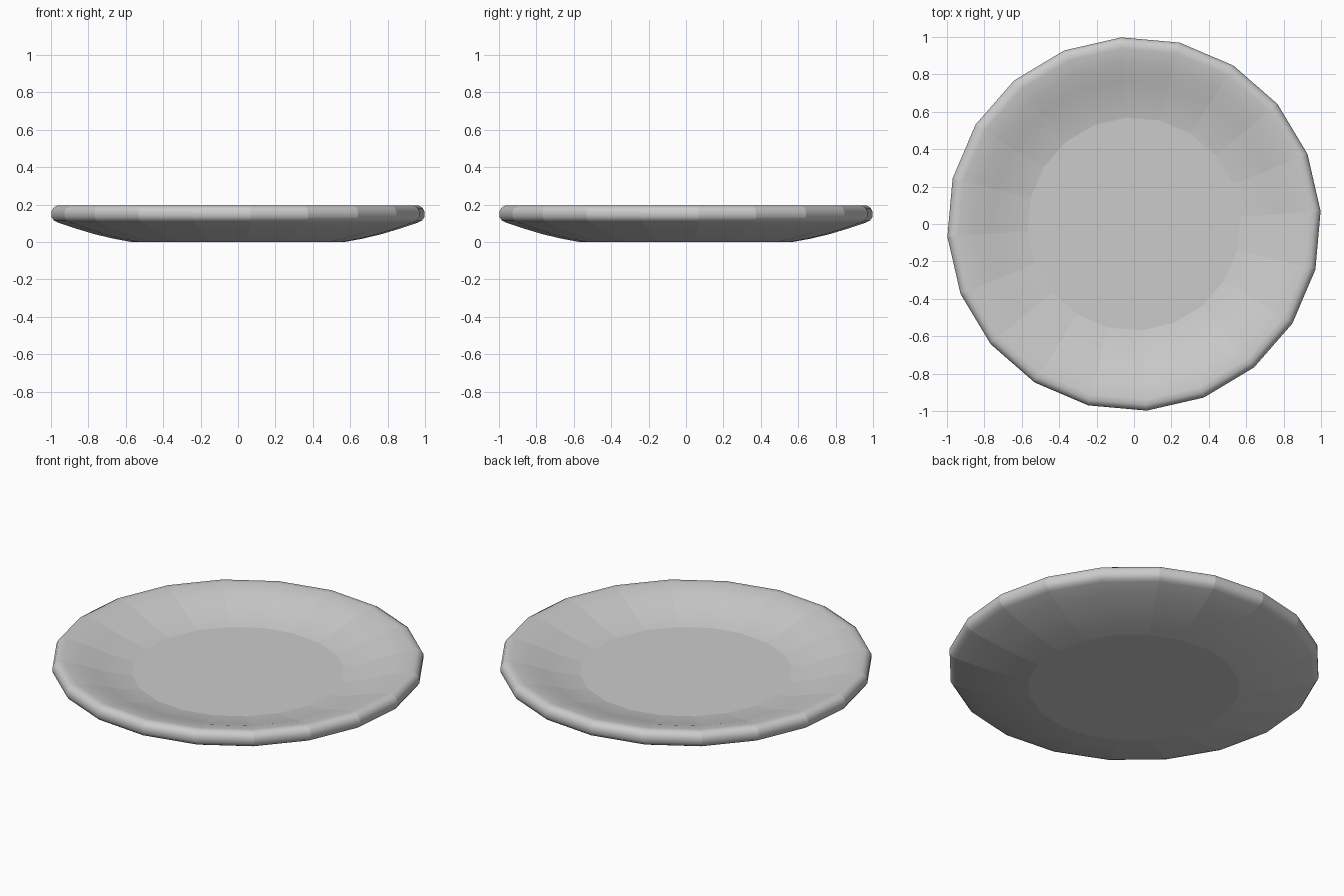
import bpy
import bmesh
from math import cos, sin, radians, tau

# Remove the default object
cube = bpy.data.objects.get("Cube")
if cube:
    bpy.data.objects.remove(cube, do_unlink=True)

SIDES = 20
TURN = radians(3.9)

# Glaze colour
glaze = bpy.data.materials.new("light_grey_glaze")
glaze.use_nodes = True
colour = (0.6, 0.6, 0.6, 1)
glaze.diffuse_color = colour
glaze.node_tree.nodes["Principled BSDF"].inputs["Base Color"].default_value = colour

# Plate section as (radius, height): underside, rounded rim, well
profile = [
    (0.57, 0.0), (0.67, 0.018), (0.77, 0.042), (0.87, 0.072), (0.965, 0.104),
    (0.987, 0.115), (1.0, 0.135), (1.0, 0.163), (0.99, 0.182), (0.97, 0.194),
    (0.94, 0.193), (0.86, 0.176), (0.77, 0.147), (0.67, 0.116), (0.57, 0.098),
]

bm = bmesh.new()
rings = []
for r, z in profile:
    rings.append([bm.verts.new((r * cos(TURN + tau * i / SIDES),
                                r * sin(TURN + tau * i / SIDES), z))
                  for i in range(SIDES)])

# Wall panels between neighbouring rings
for low, high in zip(rings, rings[1:]):
    for i in range(SIDES):
        j = (i + 1) % SIDES
        bm.faces.new((low[i], low[j], high[j], high[i]))

# Flat foot and flat well
bm.faces.new(rings[0][::-1])
bm.faces.new(rings[-1])
bmesh.ops.recalc_face_normals(bm, faces=bm.faces)

# Smooth along the section, crisp between panels and around the flats
for face in bm.faces:
    face.smooth = True
ring_of = {v: k for k, ring in enumerate(rings) for v in ring}
for edge in bm.edges:
    a, b = (ring_of[v] for v in edge.verts)
    edge.smooth = a == b and a not in (0, len(rings) - 1)

mesh = bpy.data.meshes.new("plate")
bm.to_mesh(mesh)
bm.free()
mesh.materials.append(glaze)
plate = bpy.data.objects.new("plate", mesh)
bpy.context.collection.objects.link(plate)
